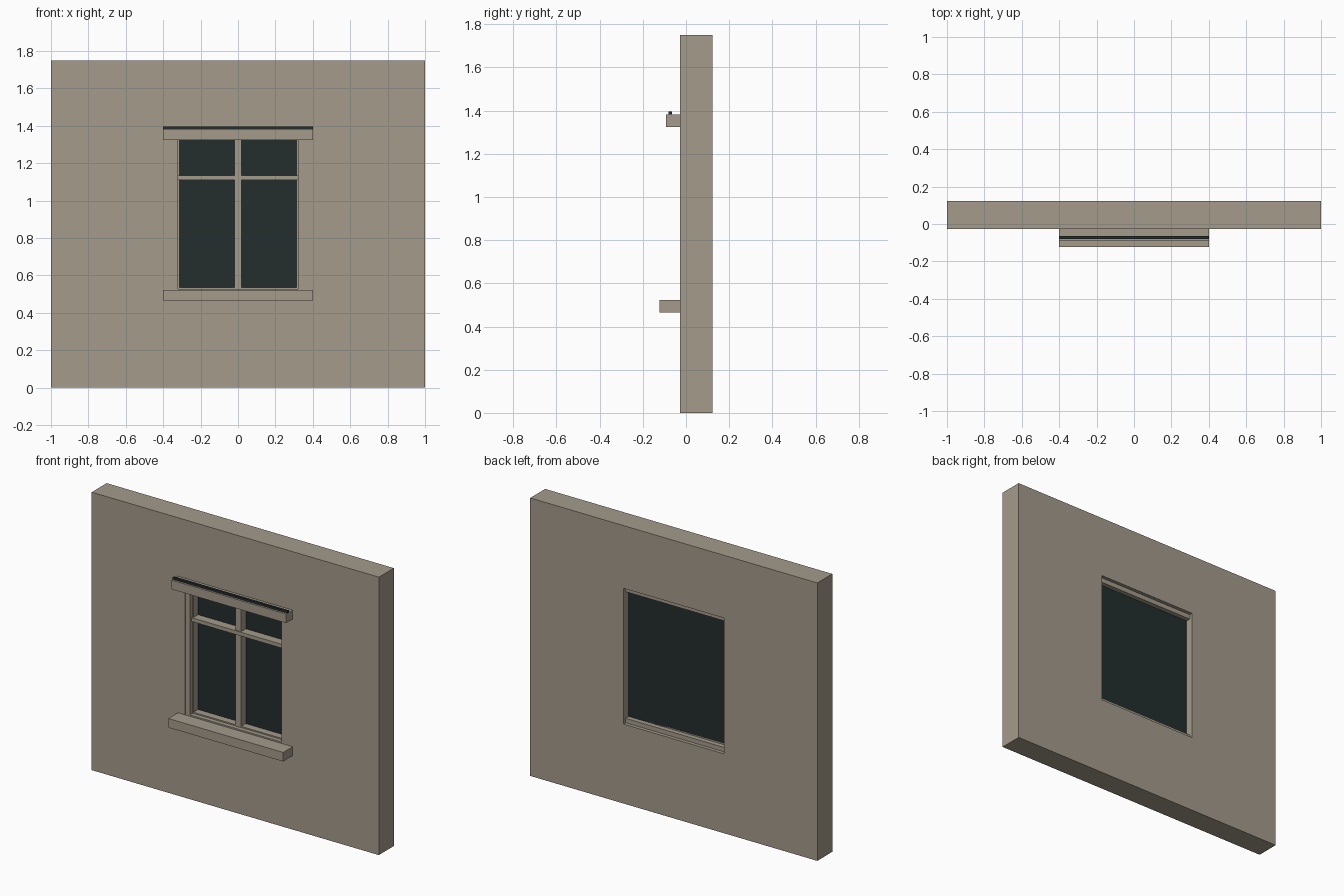
import bpy
import bmesh

if "Cube" in bpy.data.objects:
    bpy.data.objects.remove(bpy.data.objects["Cube"])


def material(name, rgb):
    m = bpy.data.materials.new(name)
    m.diffuse_color = (*rgb, 1)
    m.use_nodes = True
    m.node_tree.nodes["Principled BSDF"].inputs["Base Color"].default_value = m.diffuse_color
    return m


STONE = material("warm_grey_stone", (0.371, 0.328, 0.258))
GLASS = material("dark_glass", (0.017, 0.027, 0.027))


def box(name, x, y, z, mat=STONE):
    """Box from (min, max) ranges on each axis."""
    bm = bmesh.new()
    bmesh.ops.create_cube(bm, size=1)
    for v in bm.verts:
        v.co = [r[0] if c < 0 else r[1] for c, r in zip(v.co, (x, y, z))]
    me = bpy.data.meshes.new(name)
    bm.to_mesh(me)
    bm.free()
    me.materials.append(mat)
    ob = bpy.data.objects.new(name, me)
    bpy.context.collection.objects.link(ob)
    return ob


FRONT, BACK = -0.027, 0.122
W, Z0, Z1 = 0.35, 0.50, 1.355      # window opening

# Wall with a cut opening
wall = box("wall", (-1, 1), (FRONT, BACK), (0, 1.75))
cutter = box("opening_cutter", (-W, W), (-0.3, 0.3), (Z0, Z1))
cut = wall.modifiers.new("opening", 'BOOLEAN')
cut.object = cutter
cut.operation = 'DIFFERENCE'
cut.solver = 'EXACT'
bpy.context.view_layer.objects.active = wall
wall.select_set(True)
bpy.ops.object.modifier_apply(modifier=cut.name)
bpy.data.objects.remove(cutter)

# Projecting sill and lintel, with a thin dark strip on the lintel
box("sill", (-0.4, 0.4), (-0.122, FRONT), (0.465, 0.522))
box("lintel", (-0.4, 0.4), (-0.092, FRONT), (1.325, 1.382))
box("lintel_strip", (-0.4, 0.4), (-0.08, -0.064), (1.382, 1.395), GLASS)

# Frame: side stiles and slimmer inner beads, mirrored left and right
for side, s in (("left", -1), ("right", 1)):
    box("stile_" + side, sorted((s * 0.32, s * W)), (-0.022, 0.055), (Z0, Z1))
    box("bead_" + side, sorted((s * 0.313, s * 0.32)), (0.005, 0.055), (0.53, 1.325))

# Top and bottom rails, reaching deeper into the wall
box("bottom_rail", (-W, W), (-0.022, 0.1), (Z0, 0.528))
box("bottom_bead", (-0.32, 0.32), (0.005, 0.07), (0.528, 0.536))
box("top_rail", (-W, W), (-0.022, 0.1), (1.325, Z1))

# Glazing bars and glass pane
box("mullion", (-0.019, 0.019), (0.003, 0.055), (0.528, 1.325))
box("transom", (-0.32, 0.32), (-0.004, 0.055), (1.109, 1.133))
box("glass", (-W, W), (0.05, 0.07), (0.528, 1.325), GLASS)
